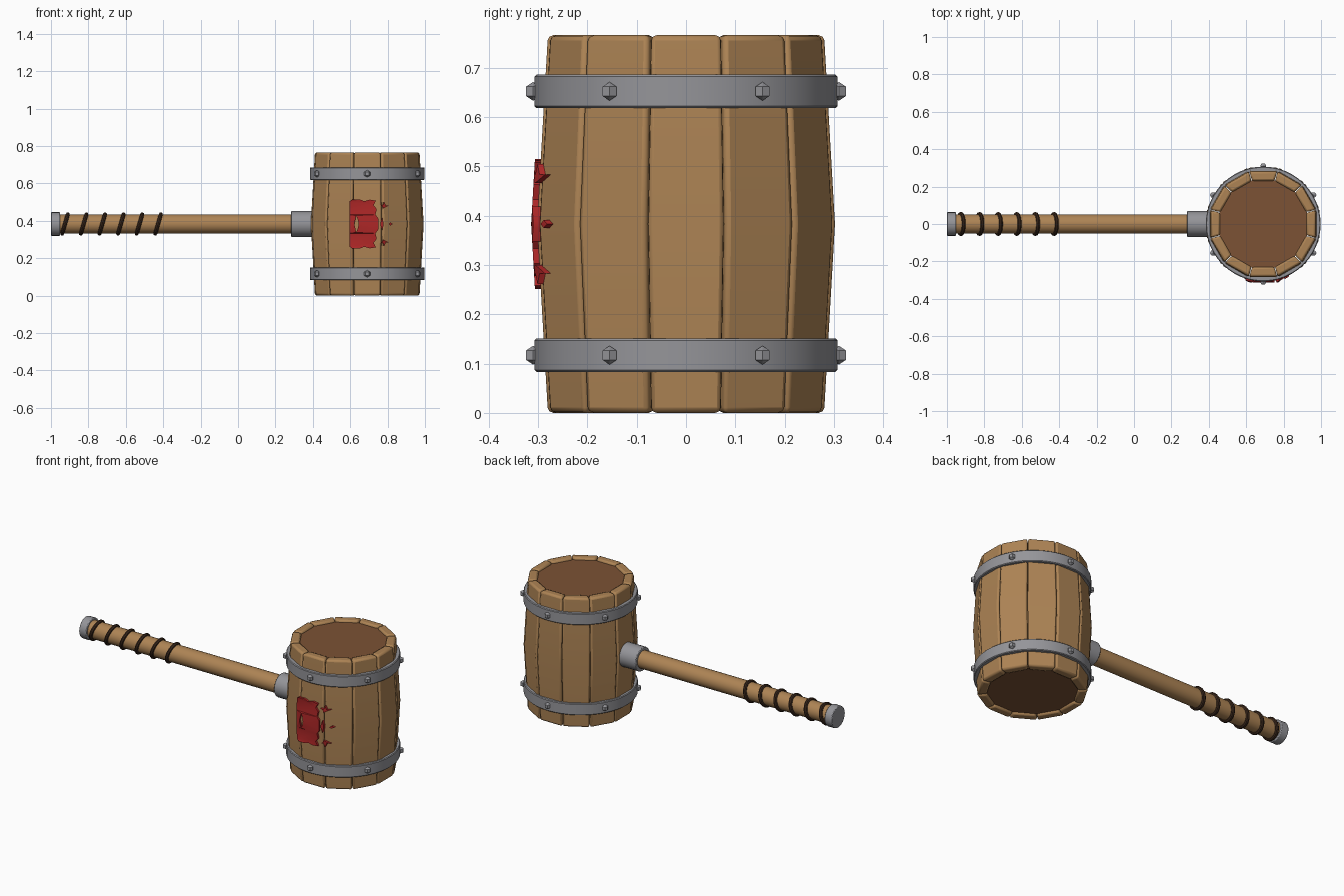
import bpy, bmesh, math
from mathutils import Matrix, Vector

if "Cube" in bpy.data.objects:
    bpy.data.objects.remove(bpy.data.objects["Cube"])

CX, CZ, H = 0.691, 0.383, 0.383   # barrel centre and half height


def material(name, rgb):
    m = bpy.data.materials.new(name)
    m.diffuse_color = (*rgb, 1)
    m.use_nodes = True
    m.node_tree.nodes["Principled BSDF"].inputs["Base Color"].default_value = m.diffuse_color
    return m


WOOD = material("wood", (0.42, 0.23, 0.09))
DARK_WOOD = material("dark_wood", (0.20, 0.085, 0.035))
LEATHER = material("leather", (0.045, 0.022, 0.012))
RED = material("red_paint", (0.42, 0.02, 0.02))
GREY = material("iron", (0.30, 0.30, 0.32))


def finish(ob, name, mat, bevel=0, angle=35):
    ob.name = name
    ob.data.materials.clear()
    ob.data.materials.append(mat)
    bpy.ops.object.select_all(action='DESELECT')
    bpy.context.view_layer.objects.active = ob
    ob.select_set(True)
    bpy.ops.object.shade_smooth_by_angle(angle=math.radians(angle))
    if bevel:
        b = ob.modifiers.new("bevel", 'BEVEL')
        b.width, b.segments, b.angle_limit = bevel, 2, math.radians(40)
    return ob


def from_bmesh(bm, name, mat, bevel=0, angle=35):
    bmesh.ops.recalc_face_normals(bm, faces=bm.faces)
    me = bpy.data.meshes.new(name)
    bm.to_mesh(me)
    bm.free()
    ob = bpy.data.objects.new(name, me)
    bpy.context.collection.objects.link(ob)
    return finish(ob, name, mat, bevel, angle)


def rod(name, x0, x1, r, mat, bevel=0):
    bpy.ops.mesh.primitive_cylinder_add(vertices=24, radius=r, depth=x1 - x0,
                                        location=((x0 + x1) / 2, 0, CZ),
                                        rotation=(0, math.pi / 2, 0))
    return finish(bpy.context.object, name, mat, bevel)


# Barrel staves: twelve bowed planks
for i in range(12):
    bm = bmesh.new()
    rings = []
    for z, r in ((0, 0.28), (CZ, 0.302), (2 * H, 0.28)):
        t, g = math.tan(math.radians(15)), 0.0015
        ri = r - 0.05
        pts = [(r, r * t - g), (r, -r * t + g), (ri, -ri * t + g), (ri, ri * t - g)]
        rings.append([bm.verts.new((x, y, z)) for x, y in pts])
    for a, b in zip(rings, rings[1:]):
        for k in range(4):
            bm.faces.new((a[k], a[(k + 1) % 4], b[(k + 1) % 4], b[k]))
    bm.faces.new(rings[0])
    bm.faces.new(rings[-1])
    bm.transform(Matrix.Translation((CX, 0, 0)) @ Matrix.Rotation(math.radians(30 * i), 4, 'Z'))
    from_bmesh(bm, f"stave_{i + 1}", WOOD, 0.011)

# Recessed barrel ends
for name, z in (("bottom_lid", 0.027), ("top_lid", 2 * H - 0.027)):
    bpy.ops.mesh.primitive_cylinder_add(vertices=24, radius=0.242, depth=0.03, location=(CX, 0, z))
    finish(bpy.context.object, name, DARK_WOOD)

# Iron hoops with six studs each
for name, z in (("lower", 0.117), ("upper", 0.652)):
    bm = bmesh.new()
    prof = [(0.282, -0.034), (0.303, -0.034), (0.307, -0.03),
            (0.307, 0.03), (0.303, 0.034), (0.282, 0.034)]
    vs = [bm.verts.new((r, 0, h)) for r, h in prof]
    es = [bm.edges.new((vs[k], vs[(k + 1) % 6])) for k in range(6)]
    bmesh.ops.spin(bm, geom=vs + es, axis=(0, 0, 1), cent=(0, 0, 0),
                   angle=math.tau, steps=48, use_duplicate=False)
    bmesh.ops.remove_doubles(bm, verts=bm.verts, dist=1e-4)
    bm.transform(Matrix.Translation((CX, 0, z)))
    from_bmesh(bm, f"{name}_hoop", GREY)
    bm = bmesh.new()
    for i in range(6):
        a = math.radians(30 + 60 * i)
        at = Matrix.Translation((CX + 0.31 * math.cos(a), 0.31 * math.sin(a), z))
        bmesh.ops.create_uvsphere(bm, u_segments=6, v_segments=3, radius=0.019,
                                  matrix=at @ Matrix.Rotation(a, 4, 'Z'))
    from_bmesh(bm, f"{name}_hoop_studs", GREY, angle=20)

# Handle, end cap and socket collar
rod("handle", -0.97, 0.45, 0.051, WOOD)
rod("handle_cap", -1.0, -0.952, 0.063, GREY, 0.004)
rod("handle_collar", 0.283, 0.41, 0.069, GREY, 0.004)

# Slanted leather grip bands
for i in range(6):
    bpy.ops.mesh.primitive_torus_add(major_segments=28, minor_segments=8,
                                     major_radius=0.054, minor_radius=0.0105,
                                     location=(-0.925 + 0.0995 * i, 0, CZ),
                                     rotation=(0, math.radians(90 + 16), 0))
    finish(bpy.context.object, f"grip_band_{i + 1}", LEATHER)

# Red splash: outlines are upper halves, mirrored about the mid height
half = [(0.595, 0.05), (0.595, 0.12), (0.61, 0.13), (0.65, 0.132), (0.675, 0.122),
        (0.705, 0.13), (0.738, 0.125), (0.725, 0.1), (0.742, 0.08), (0.735, 0.05), (0.75, 0.03)]
hole = [(0.622, 0), (0.632, 0.045), (0.642, 0.02), (0.645, 0)]
drop = [(0.758, 0.105), (0.775, 0.1), (0.78, 0.122), (0.79, 0.1), (0.808, 0.1),
        (0.79, 0.09), (0.775, 0.083), (0.772, 0.094)]


def mirrored(p):
    return p + [(x, -z) for x, z in reversed(p) if z]


loops = [mirrored(half), mirrored(hole), drop, [(x, -z) for x, z in drop],
         mirrored([(0.762, 0.006), (0.77, 0.035), (0.778, 0.008)]),
         mirrored([(0.805, 0), (0.815, 0.008), (0.828, 0)])]
cu = bpy.data.curves.new("splash_outline", 'CURVE')
cu.dimensions, cu.fill_mode, cu.extrude = '2D', 'BOTH', 0.012
for pts in loops:
    s = cu.splines.new('POLY')
    s.points.add(len(pts) - 1)
    for p, (x, z) in zip(s.points, pts):
        p.co = (x, z, 0, 1)
    s.use_cyclic_u = True
outline = bpy.data.objects.new("splash_outline", cu)
bpy.context.collection.objects.link(outline)
bpy.context.view_layer.update()
bm = bmesh.new()
bm.from_mesh(outline.evaluated_get(bpy.context.evaluated_depsgraph_get()).to_mesh())
bpy.data.objects.remove(outline)
bmesh.ops.remove_doubles(bm, verts=bm.verts, dist=1e-4)
for v in bm.verts:   # drape the sheet over the bowed staves
    x, z, d = v.co
    r = 0.302 - 0.058 * abs(z)
    y = min(r, (r - 0.5 * abs(x - CX)) / 0.866)
    v.co = Vector((x, -y + d, CZ + z))
from_bmesh(bm, "red_splash", RED, angle=30)
